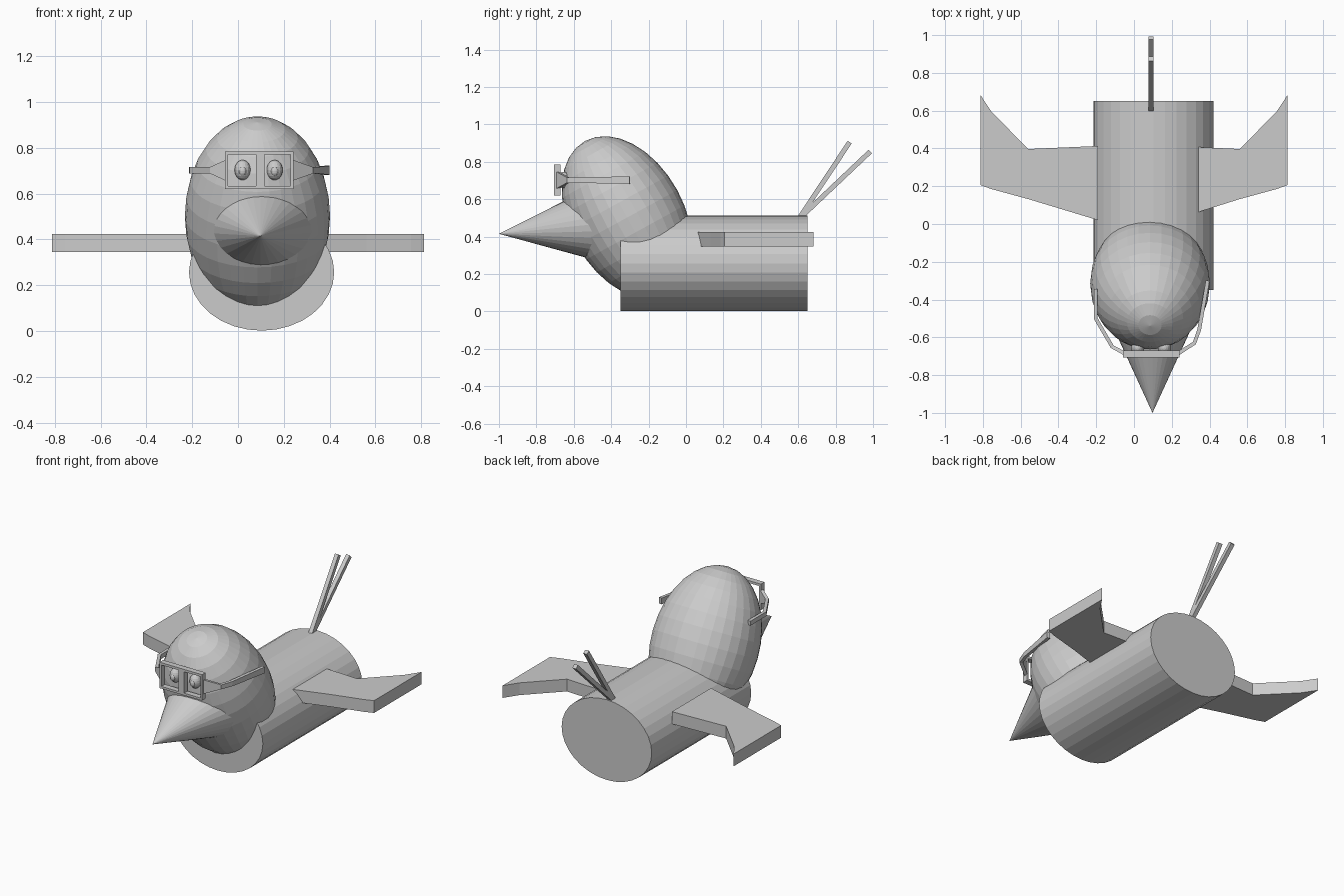
import bpy, bmesh
from math import radians, pi, atan
from mathutils import Vector, Matrix

if "Cube" in bpy.data.objects:
    bpy.data.objects.remove(bpy.data.objects["Cube"])


def finish(name, bm, mat=Matrix()):
    bmesh.ops.transform(bm, matrix=mat, verts=bm.verts)
    bmesh.ops.recalc_face_normals(bm, faces=bm.faces)
    me = bpy.data.meshes.new(name)
    bm.to_mesh(me)
    bm.free()
    ob = bpy.data.objects.new(name, me)
    bpy.context.collection.objects.link(ob)
    return ob


def place(loc, scale, rx=0.0):
    return (Matrix.Translation(loc) @ Matrix.Rotation(rx, 4, 'X')
            @ Matrix.Diagonal((*scale, 1)))


def ball(name, loc, scale, rx=0.0, seg=32, rings=16):
    bm = bmesh.new()
    bmesh.ops.create_uvsphere(bm, u_segments=seg, v_segments=rings, radius=1)
    return finish(name, bm, place(loc, scale, rx))


def cone(name, loc, scale, rx, r2):
    bm = bmesh.new()
    bmesh.ops.create_cone(bm, cap_ends=True, segments=32, radius1=1, radius2=r2, depth=1)
    return finish(name, bm, place(loc, scale, rx))


def loft(name, rings):
    """Closed solid through successive rings of four points."""
    bm = bmesh.new()
    vs = [[bm.verts.new(p) for p in r] for r in rings]
    for a, b in zip(vs, vs[1:]):
        for i in range(4):
            j = (i + 1) % 4
            bm.faces.new((a[i], a[j], b[j], b[i]))
    bm.faces.new(vs[0])
    bm.faces.new(vs[-1])
    return finish(name, bm)


def stick(name, a, b, w):
    a, b = Vector(a), Vector(b)
    n = (b - a).cross(Vector((1, 0, 0))).normalized() * w / 2
    x = Vector((w / 2, 0, 0))
    return loft(name, [[p + x + n, p - x + n, p - x - n, p + x - n] for p in (a, b)])


# Body: slightly flattened barrel lying along y
cone("body", (0.103, 0.15, 0.257), (0.317, 0.255, 1.0), pi / 2, 1)

# Head: egg leaning forward
ball("head", (0.085, -0.315, 0.502), (0.317, 0.306, 0.467), radians(28.7))

# Beak: cone sunk into the head
cone("beak", (0.098, -0.75, 0.44), (0.23, 0.193, 0.503), pi / 2 + atan(0.1), 0)
beak = bpy.data.objects["beak"]
if min(beak.data.vertices, key=lambda v: v.co.y).co.y > -0.9:
    # tip must point forward
    beak.data.transform(Matrix.Translation((0, -1.5, 0)) @ Matrix.Diagonal((1, -1, 1, 1)))

# Wings: swept flat slabs, (x, front y, back y) stations
for side, root, front, back in ((1, 0.34, 0.063, 0.407), (-1, 0.19, 0.02, 0.413)):
    stations = [(root, front, back), (0.56, 0.132, 0.397),
                (0.755, 0.185, 0.595), (0.813, 0.206, 0.683)]
    loft("right_wing" if side > 0 else "left_wing",
         [[(side * x, f, 0.346), (side * x, b, 0.346), (side * x, b, 0.424), (side * x, f, 0.424)]
          for x, f, b in stations])

# Tail feathers
stick("tail_feather_upper", (0.09, 0.60, 0.49), (0.09, 0.875, 0.905), 0.026)
stick("tail_feather_lower", (0.09, 0.61, 0.50), (0.09, 0.985, 0.855), 0.026)

# Eyes with small pupils
for i, x in enumerate((0.02, 0.16)):
    ball(f"eye_{i}", (x, -0.655, 0.703), (0.035, 0.035, 0.044), 0, 16, 10)
    ball(f"pupil_{i}", (x, -0.684, 0.698), (0.016, 0.012, 0.02), 0, 12, 8)

# Glasses frame: two rails and three uprights around square windows
bm = bmesh.new()
for x0, x1, z0, z1 in ((-0.057, 0.242, 0.77, 0.785), (-0.057, 0.242, 0.62, 0.634),
                       (-0.057, -0.044, 0.634, 0.77), (0.078, 0.116, 0.634, 0.77),
                       (0.23, 0.242, 0.634, 0.77)):
    m = place(((x0 + x1) / 2, -0.689, (z0 + z1) / 2), (x1 - x0, 0.036, z1 - z0))
    bmesh.ops.create_cube(bm, size=1, matrix=m)
finish("glasses_frame", bm)


# Glasses arms: flared hinge tapering into a thin bar
def arm(name, pts):
    rings = []
    for i, (x, y, h) in enumerate(pts):
        a, b = pts[max(i - 1, 0)], pts[min(i + 1, len(pts) - 1)]
        d = Vector((b[0] - a[0], b[1] - a[1], 0)).normalized() * 0.01
        nx, ny = d.y, -d.x
        rings.append([(x + nx, y + ny, 0.702 - h), (x - nx, y - ny, 0.702 - h),
                      (x - nx, y - ny, 0.702 + h), (x + nx, y + ny, 0.702 + h)])
    return loft(name, rings)


arm("right_glasses_arm", [(0.235, -0.685, 0.045), (0.32, -0.63, 0.014),
                          (0.345, -0.56, 0.015), (0.39, -0.30, 0.02)])
arm("left_glasses_arm", [(-0.05, -0.685, 0.045), (-0.115, -0.65, 0.014),
                         (-0.203, -0.50, 0.014), (-0.203, -0.345, 0.014)])
